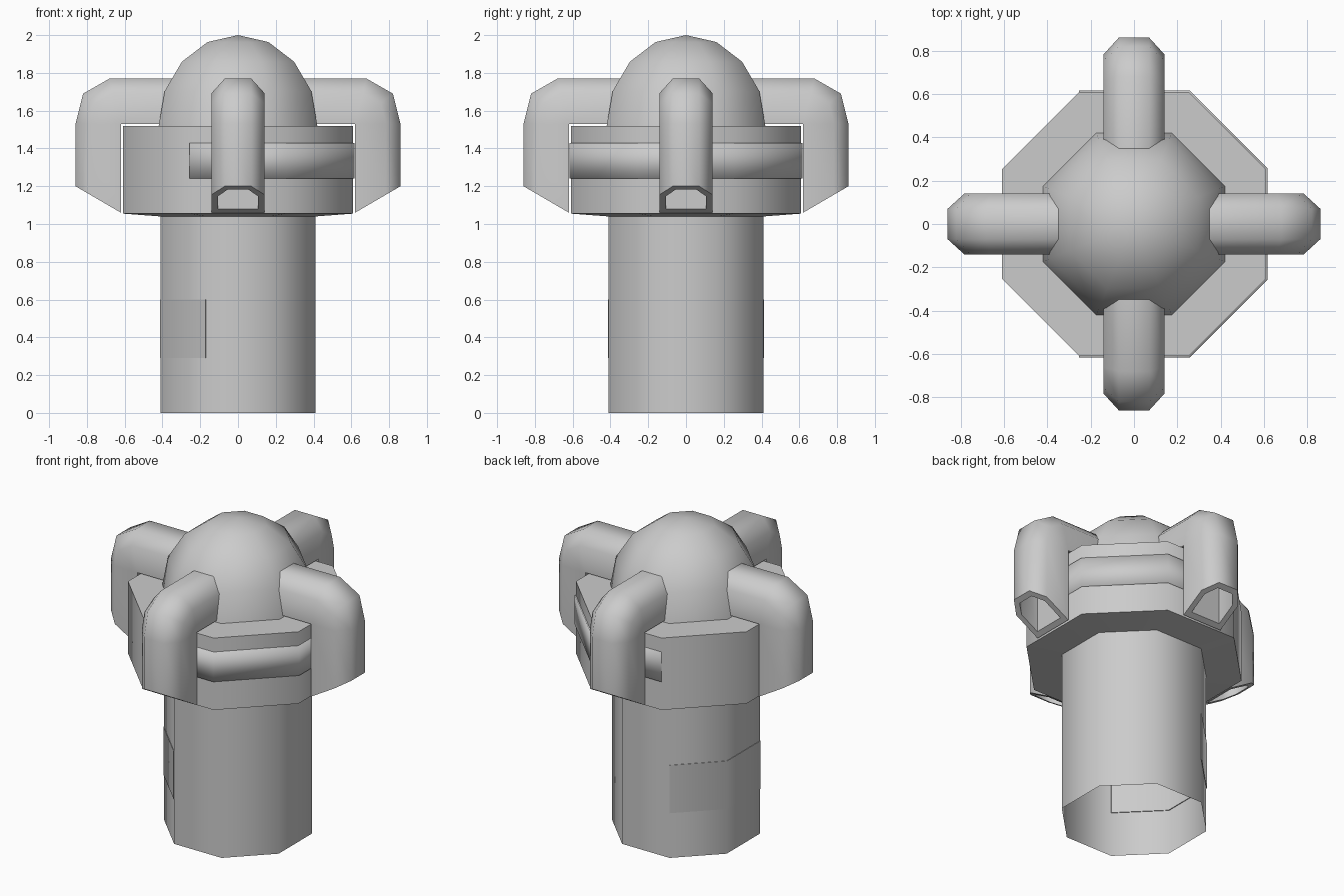
import bpy
from math import sin, cos, radians

if "Cube" in bpy.data.objects:
    bpy.data.objects.remove(bpy.data.objects["Cube"])

K = 1 / cos(radians(22.5))  # flat-to-corner ratio of an octagon


def make(name, verts, faces, angle=50):
    me = bpy.data.meshes.new(name)
    me.from_pydata(verts, [], faces)
    me.update()
    ob = bpy.data.objects.new(name, me)
    bpy.context.collection.objects.link(ob)
    bpy.ops.object.select_all(action='DESELECT')
    bpy.context.view_layer.objects.active = ob
    ob.select_set(True)
    # weld coincident points and collapse empty faces
    bpy.ops.object.mode_set(mode='EDIT')
    bpy.ops.mesh.select_all(action='SELECT')
    bpy.ops.mesh.remove_doubles(threshold=0.0002)
    bpy.ops.mesh.normals_make_consistent(inside=False)
    bpy.ops.object.mode_set(mode='OBJECT')
    bpy.ops.object.shade_smooth_by_angle(angle=radians(angle))
    return ob


def sweep(name, profile, start=22.5, steps=8, closed=False, angle=50):
    """Turn a (flat radius, z) profile around z in 45 degree steps."""
    n = len(profile)
    full = steps == 8
    cols = 8 if full else steps + 1
    verts = []
    for c in range(cols):
        a = radians(start + 45 * c)
        verts += [(r * K * cos(a), r * K * sin(a), z) for r, z in profile]
    faces = []
    for c in range(steps):
        d = (c + 1) % cols
        for i in range(n if closed else n - 1):
            j = (i + 1) % n
            faces.append((c * n + i, d * n + i, d * n + j, c * n + j))
    if closed and not full:
        faces += [tuple(range(n)), tuple(range(steps * n, steps * n + n))]
    return make(name, verts, faces, angle)


# Column, open at the bottom
sweep("column", [(0.41, 0), (0.41, 1.04)])

# Wide collar
sweep("collar", [(0.41, 1.04), (0.61, 1.055), (0.61, 1.52), (0.40, 1.52)])

# Dome
sweep("dome", [(0.42 * cos(radians(t)), 1.52 + 0.48 * sin(radians(t)))
               for t in (0, 22.5, 45, 67.5, 90)])

# Raised band around five sides of the collar
sweep("collar_band", [(0.60, 1.24), (0.617, 1.24), (0.617, 1.43), (0.60, 1.43)],
      -112.5, 5, True, 180)

# Thin panel on the left side of the column
sweep("column_panel", [(0.405, 0.29), (0.413, 0.29), (0.413, 0.60), (0.405, 0.60)],
      112.5, 3, True)


def arm(name, turn):
    # matching inner and outer points (radius, z) along the bent arm
    inner = [(0.25, 1.53), (0.62, 1.53), (0.62, 1.53), (0.62, 1.53), (0.62, 1.06)]
    outer = [(0.25, 1.77), (0.68, 1.77), (0.82, 1.69), (0.86, 1.53), (0.86, 1.20)]
    # cross-section: (half width, fraction from inner to outer)
    sect = [(-0.14, 0), (-0.14, 0.68), (-0.07, 1), (0.07, 1), (0.14, 0.68), (0.14, 0)]
    rim = [(-0.105, 0.13), (-0.105, 0.63), (-0.055, 0.87),
           (0.055, 0.87), (0.105, 0.63), (0.105, 0.13)]
    rings = [(p, q, sect) for p, q in zip(inner, outer)]
    rings.append((inner[-1], outer[-1], rim))          # rim of the open end
    rings.append(((0.62, 1.50), (0.86, 1.50), rim))    # end of the hollow
    a = radians(turn)
    verts = []
    for p, q, s in rings:
        for w, f in s:
            r = p[0] + (q[0] - p[0]) * f
            z = p[1] + (q[1] - p[1]) * f
            verts.append((r * cos(a) - w * sin(a), r * sin(a) + w * cos(a), z))
    faces = [tuple(range(6)), tuple(range(len(verts) - 6, len(verts)))]
    for k in range(len(rings) - 1):
        for i in range(6):
            j = (i + 1) % 6
            faces.append((k * 6 + i, k * 6 + j, k * 6 + 6 + j, k * 6 + 6 + i))
    make(name, verts, faces)


# Four bent arms
for side, turn in (("right", 0), ("back", 90), ("left", 180), ("front", 270)):
    arm(side + "_arm", turn)
